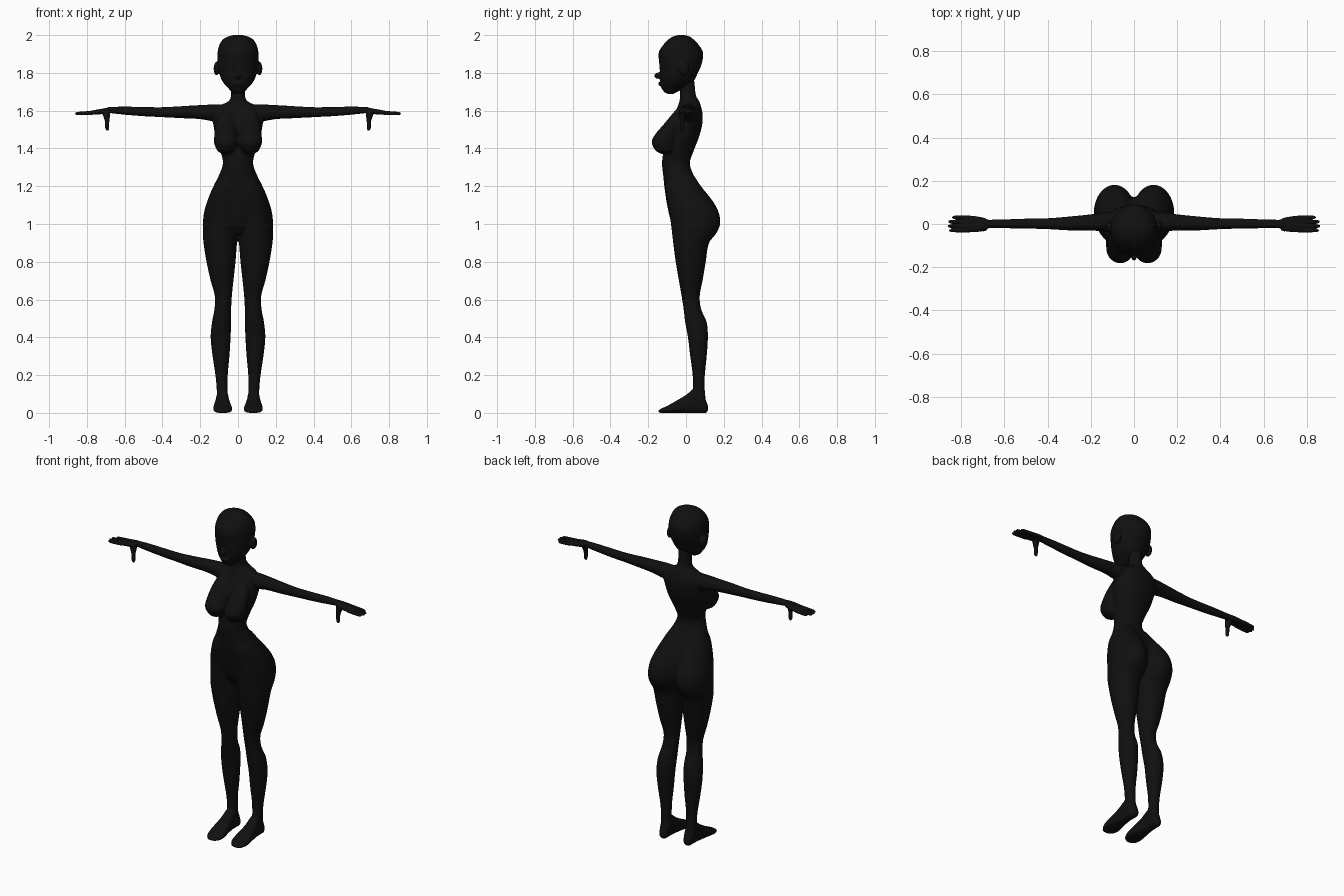
import bpy, bmesh, math
from mathutils import Matrix, Vector

black = bpy.data.materials.new("matte black")
black.diffuse_color = (0.005, 0.005, 0.005, 1)


def smooth_rows(rows, n=4):
    """Hermite interpolation between section rows."""
    def tangent(i):
        a, b = rows[max(i - 1, 0)], rows[min(i + 1, len(rows) - 1)]
        return [(q - p) / (b[0] - a[0]) for p, q in zip(a, b)]
    out = []
    for i in range(len(rows) - 1):
        a, b, ta, tb = rows[i], rows[i + 1], tangent(i), tangent(i + 1)
        d = b[0] - a[0]
        for k in range(n):
            t = k / n
            h = (2*t**3 - 3*t**2 + 1, t**3 - 2*t**2 + t, 3*t**2 - 2*t**3, t**3 - t**2)
            row = [h[0]*p + h[1]*d*u + h[2]*q + h[3]*d*v
                   for p, u, q, v in zip(a, ta, b, tb)]
            row[0] = a[0] + d * t
            out.append(row)
    return out + [list(rows[-1])]


def loft(bm, axis, rows, power=2.0, seg=32):
    """Closed tube; each row is position, min/max of first and second cross axis."""
    rings = []
    for p, a0, a1, b0, b1 in smooth_rows(rows):
        ring = []
        for k in range(seg):
            w = 2 * math.pi * k / seg
            c, s = math.cos(w), math.sin(w)
            a = (a0 + a1) / 2 + (a1 - a0) / 2 * math.copysign(abs(c) ** (2 / power), c)
            b = (b0 + b1) / 2 + (b1 - b0) / 2 * math.copysign(abs(s) ** (2 / power), s)
            co = {'x': (p, a, b), 'y': (a, p, b), 'z': (a, b, p)}[axis]
            ring.append(bm.verts.new(co))
        rings.append(ring)
    for r, q in zip(rings, rings[1:]):
        for k in range(seg):
            bm.faces.new((r[k], r[(k + 1) % seg], q[(k + 1) % seg], q[k]))
    bm.faces.new(rings[0])
    bm.faces.new(rings[-1])


def sym(rows):
    return [(z, -h, h, y0, y1) for z, h, y0, y1 in rows]


def ball(bm, loc, radii):
    m = Matrix.Translation(Vector(loc)) @ Matrix.Diagonal((*radii, 1))
    bmesh.ops.create_uvsphere(bm, u_segments=24, v_segments=16, radius=1, matrix=m)


def finish(name, bm, voxel, iterations):
    """Mirror the parts, fuse them into one skin and smooth it."""
    bmesh.ops.recalc_face_normals(bm, faces=bm.faces)
    me = bpy.data.meshes.new(name)
    bm.to_mesh(me)
    bm.free()
    me.materials.append(black)
    ob = bpy.data.objects.new(name, me)
    bpy.context.collection.objects.link(ob)
    mir = ob.modifiers.new("mirror", 'MIRROR')
    mir.use_mirror_merge = False
    rem = ob.modifiers.new("fuse", 'REMESH')
    rem.mode = 'VOXEL'
    rem.voxel_size = voxel
    rem.use_smooth_shade = True
    sm = ob.modifiers.new("smooth", 'SMOOTH')
    sm.factor = 0.5
    sm.iterations = iterations
    return ob


# --- body ---
bm = bmesh.new()
# torso and neck
loft(bm, 'z', sym([
    (.945, .04, -.04, .08), (1.0, .13, -.075, .12), (1.1, .165, -.1, .12),
    (1.2, .13, -.115, .075), (1.25, .105, -.12, .045), (1.32, .08, -.127, .02),
    (1.38, .092, -.12, .038), (1.45, .115, -.1, .065), (1.52, .13, -.09, .085),
    (1.58, .135, -.065, .088), (1.62, .11, -.045, .08), (1.65, .05, -.035, .07),
    (1.68, .038, -.032, .053), (1.76, .037, -.03, .045)]))
# chest
loft(bm, 'z', [
    (1.37, .05, .08, -.13, -.08), (1.385, .022, .107, -.158, -.06),
    (1.43, .0, .127, -.182, -.05), (1.47, .004, .125, -.167, -.04),
    (1.52, .014, .12, -.125, -.03), (1.58, .03, .1, -.075, -.02),
    (1.61, .05, .08, -.05, -.02)])
# leg and hip
loft(bm, 'z', [
    (.03, .055, .113, .03, .108), (.12, .056, .113, .036, .1), (.2, .054, .12, .035, .1),
    (.3, .045, .135, .022, .11), (.4, .039, .145, .01, .116), (.48, .036, .138, -.005, .11),
    (.55, .036, .125, -.013, .08), (.62, .032, .123, -.024, .073),
    (.7, .024, .145, -.038, .088), (.8, .013, .167, -.055, .105),
    (.9, .005, .183, -.068, .122), (.95, 0, .186, -.074, .16), (1.0, -.004, .186, -.08, .181),
    (1.06, -.006, .18, -.088, .174), (1.12, -.008, .163, -.1, .143),
    (1.2, -.01, .13, -.11, .08), (1.26, -.01, .095, -.1, .04)])
# foot
loft(bm, 'y', [
    (-.147, .065, .1, .003, .014), (-.132, .045, .118, 0, .022), (-.1, .03, .131, 0, .037),
    (-.05, .036, .128, 0, .065), (0, .045, .12, 0, .095), (.04, .05, .115, 0, .125),
    (.08, .052, .112, 0, .12), (.108, .058, .105, 0, .06), (.116, .07, .095, .01, .04)], 2.8)
# arm
loft(bm, 'x', [
    (.05, -.02, .05, 1.57, 1.63), (.12, -.035, .055, 1.545, 1.633),
    (.2, -.03, .045, 1.555, 1.63), (.3, -.03, .035, 1.56, 1.624),
    (.4, -.024, .027, 1.565, 1.619), (.5, -.022, .025, 1.57, 1.62),
    (.6, -.02, .022, 1.578, 1.622), (.69, -.02, .02, 1.588, 1.62)])
finish("body", bm, 0.006, 6)

# --- head ---
bm = bmesh.new()
loft(bm, 'z', sym([
    (1.688, .014, -.095, -.07), (1.697, .032, -.113, -.05), (1.72, .052, -.13, -.01),
    (1.75, .079, -.137, .035), (1.8, .101, -.138, .063), (1.85, .109, -.142, .084),
    (1.91, .108, -.144, .09), (1.95, .098, -.119, .066), (1.977, .08, -.093, .04),
    (1.992, .055, -.07, .02), (2.001, .02, -.04, -.01)]))
ball(bm, (0, -.146, 1.785), (.014, .023, .017))      # nose
ball(bm, (0, -.133, 1.742), (.028, .014, .012))      # lips
ball(bm, (.113, -.012, 1.823), (.016, .028, .036))   # ear
finish("head", bm, 0.004, 6)

# --- hands ---
bm = bmesh.new()
# palm
loft(bm, 'x', [
    (.67, -.018, .018, 1.59, 1.62), (.7, -.033, .03, 1.583, 1.614),
    (.75, -.038, .038, 1.58, 1.605), (.785, -.038, .038, 1.578, 1.598),
    (.795, -.034, .034, 1.582, 1.594)], 2.6)
# fingers
for y, tip in ((-.03, .855), (-.01, .862), (.0105, .86), (.031, .842)):
    loft(bm, 'x', [(.76, y - .009, y + .009, 1.58, 1.6),
                   (tip - .012, y - .008, y + .008, 1.576, 1.594),
                   (tip, y - .004, y + .004, 1.58, 1.59)], seg=16)
# thumb
loft(bm, 'z', [(1.494, .687, .697, -.026, -.016), (1.506, .682, .703, -.031, -.011),
               (1.545, .681, .705, -.032, -.009), (1.575, .677, .715, -.034, 0),
               (1.603, .675, .72, -.03, .01)], seg=20)
finish("hands", bm, 0.003, 3)
